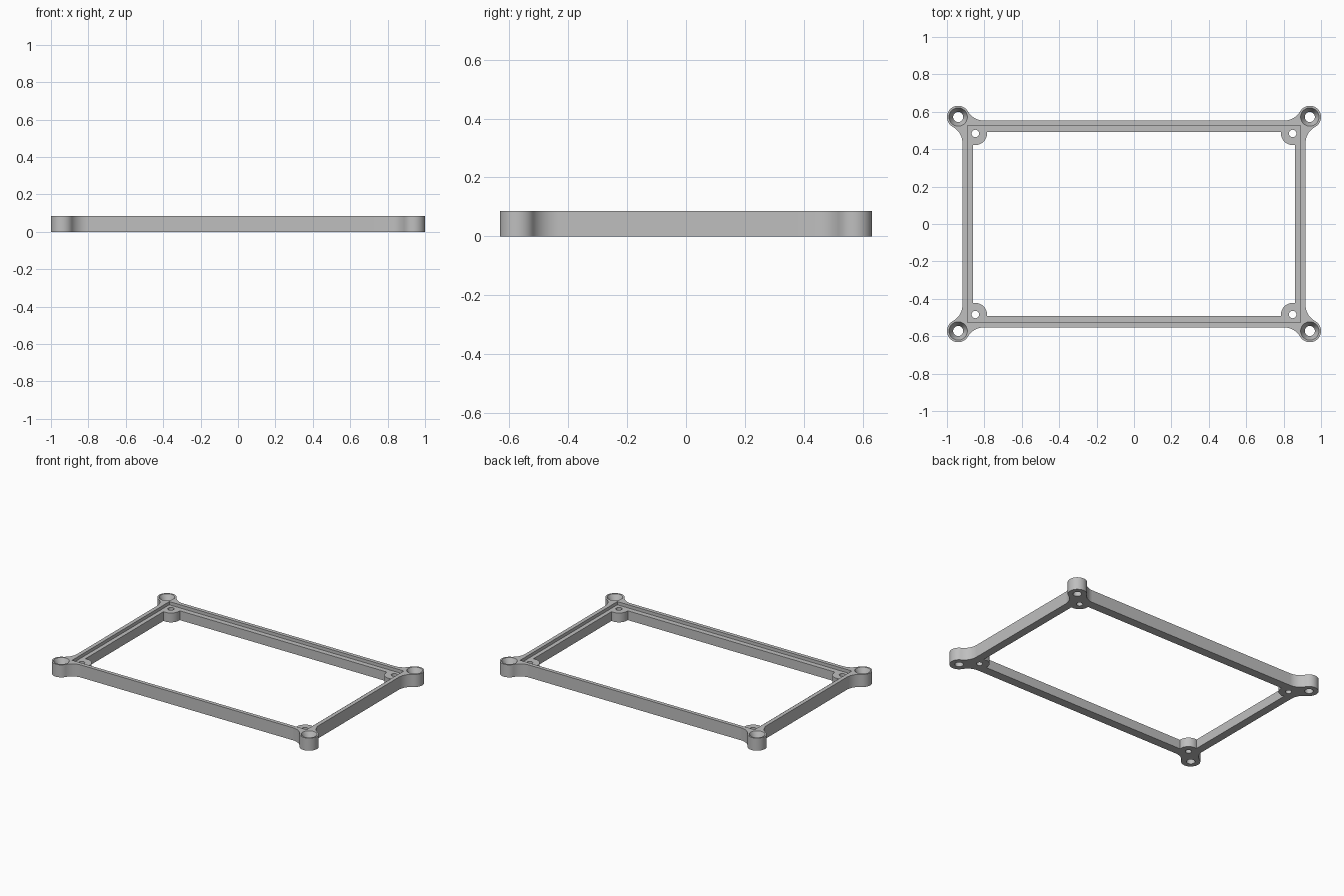
import bpy, bmesh
from math import atan2, cos, pi, radians, sin, sqrt

cube = bpy.data.objects.get("Cube")
if cube:
    bpy.data.objects.remove(cube, do_unlink=True)

HEIGHT, LEDGE = 0.086, 0.064
WALL_X, WALL_Y = 0.917, 0.553         # outer wall
OPEN_X, OPEN_Y = 0.862, 0.492         # inner opening
STEP_X, STEP_Y = 0.89, 0.527          # recess for a panel
BOSS, BOSS_R, FILLET = (0.94, 0.572), 0.06, 0.1
TAB, TAB_R = (0.848, 0.484), 0.062

grey = bpy.data.materials.new("plain grey")
grey.use_nodes = True
colour = (0.52, 0.52, 0.52, 1)
grey.diffuse_color = colour
grey.node_tree.nodes["Principled BSDF"].inputs["Base Color"].default_value = colour


def arc(centre, r, a, b, n):
    return [(centre[0] + r * cos(a + (b - a) * i / n),
             centre[1] + r * sin(a + (b - a) * i / n)) for i in range(n + 1)]


def four_corners(quarter):
    """Mirror the +x +y corner of an outline into a closed loop."""
    back = quarter[::-1]
    return (quarter + [(-x, y) for x, y in back]
            + [(-x, -y) for x, y in quarter] + [(x, -y) for x, y in back])


def stack(bm, rings):
    """Solid made of matching rings of points, capped at both ends."""
    loops = [[bm.verts.new(p) for p in ring] for ring in rings]
    n = len(loops[0])
    for low, high in zip(loops, loops[1:]):
        for i in range(n):
            j = (i + 1) % n
            bm.faces.new((low[i], low[j], high[j], high[i]))
    bm.faces.new(loops[0][::-1])
    bm.faces.new(loops[-1])


def prism(bm, outline, z0, z1):
    stack(bm, [[(x, y, z) for x, y in outline] for z in (z0, z1)])


def lathe(bm, centre, profile, n=40):
    stack(bm, [[(x, y, z) for x, y in arc(centre, r, 0, 2 * pi, n)[:-1]]
               for r, z in profile])


def make_object(name, bm):
    bmesh.ops.recalc_face_normals(bm, faces=bm.faces)
    mesh = bpy.data.meshes.new(name)
    bm.to_mesh(mesh)
    bm.free()
    mesh.materials.append(grey)
    obj = bpy.data.objects.new(name, mesh)
    bpy.context.collection.objects.link(obj)
    return obj


# Outer outline: wall, fillet, round boss, fillet, wall
reach = BOSS_R + FILLET
side = (WALL_X + FILLET, BOSS[1] - sqrt(reach**2 - (WALL_X + FILLET - BOSS[0])**2))
end = (BOSS[0] - sqrt(reach**2 - (WALL_Y + FILLET - BOSS[1])**2), WALL_Y + FILLET)
a_side = atan2(side[1] - BOSS[1], side[0] - BOSS[0])
a_end = atan2(end[1] - BOSS[1], end[0] - BOSS[0])
corner = (arc(side, FILLET, pi, a_side + pi, 14)
          + arc(BOSS, BOSS_R, a_side, a_end, 32)[1:-1]
          + arc(end, FILLET, a_end - pi, -pi / 2, 14))
bm = bmesh.new()
prism(bm, four_corners(corner), 0, HEIGHT)
frame = make_object("frame", bm)

# Inner opening with a rounded screw tab in each corner
a0 = -atan2(sqrt(TAB_R**2 - (OPEN_X - TAB[0])**2), OPEN_X - TAB[0])
a1 = -pi - atan2(OPEN_Y - TAB[1], TAB_R)
bm = bmesh.new()
prism(bm, four_corners(arc(TAB, TAB_R, a0, a1, 18)), -0.1, 0.2)
cutters = [make_object("opening_cutter", bm)]

# Recessed ledge
bm = bmesh.new()
prism(bm, four_corners([(STEP_X, STEP_Y)]), LEDGE, 0.2)
cutters.append(make_object("ledge_cutter", bm))

# Countersunk boss holes and plain tab holes
bm = bmesh.new()
for sx in (-1, 1):
    for sy in (-1, 1):
        lathe(bm, (sx * BOSS[0], sy * BOSS[1]),
              [(0.027, -0.1), (0.027, 0.042), (0.049, HEIGHT), (0.049, 0.2)])
        lathe(bm, (sx * TAB[0], sy * TAB[1]), [(0.02, -0.1), (0.02, 0.2)], 28)
cutters.append(make_object("hole_cutter", bm))

# Cut the frame, then shade it
bpy.ops.object.select_all(action='DESELECT')
bpy.context.view_layer.objects.active = frame
frame.select_set(True)
for cutter in cutters:
    cutter.hide_render = True
    mod = frame.modifiers.new(cutter.name, 'BOOLEAN')
    mod.operation = 'DIFFERENCE'
    mod.solver = 'EXACT'
    mod.object = cutter
    bpy.ops.object.modifier_apply(modifier=mod.name)
    bpy.data.objects.remove(cutter, do_unlink=True)
bpy.ops.object.shade_smooth_by_angle(angle=radians(25))
